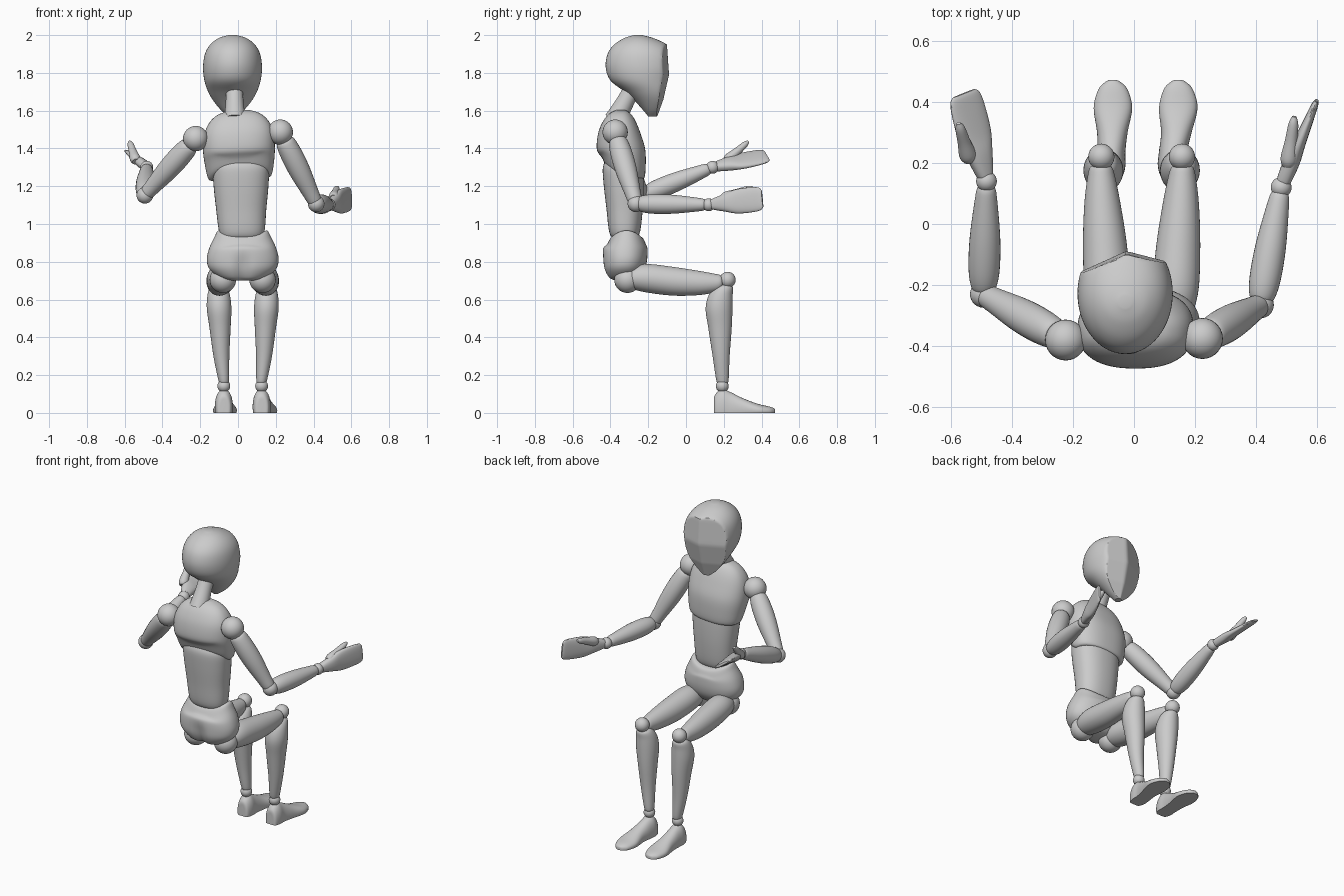
import bpy, bmesh, math
from mathutils import Vector

if "Cube" in bpy.data.objects:
    bpy.data.objects.remove(bpy.data.objects["Cube"])

X, Y, Z = Vector((1, 0, 0)), Vector((0, 1, 0)), Vector((0, 0, 1))


def finish(name, bm):
    bmesh.ops.recalc_face_normals(bm, faces=bm.faces)
    me = bpy.data.meshes.new(name)
    bm.to_mesh(me)
    bm.free()
    ob = bpy.data.objects.new(name, me)
    bpy.context.collection.objects.link(ob)
    bpy.ops.object.select_all(action='DESELECT')
    ob.select_set(True)
    bpy.context.view_layer.objects.active = ob
    bpy.ops.object.shade_smooth_by_angle(angle=math.radians(35))
    return ob


def spline(rows, sub=5):
    """Smooth interpolation between cross-section rows."""
    out = []
    for i in range(len(rows) - 1):
        a, b = rows[max(i - 1, 0)], rows[i]
        c, d = rows[i + 1], rows[min(i + 2, len(rows) - 1)]
        for k in range(sub):
            t = k / sub
            out.append([0.5 * (2*q + (r-p)*t + (2*p-5*q+4*r-s)*t*t + (3*q-p-3*r+s)*t**3)
                        for p, q, r, s in zip(a, b, c, d)])
    return out + [list(rows[-1])]


def loft(name, rows, o=Vector(), u=X, v=Y, axis=Z, power=2.0, seg=40, deform=None):
    """rows: (distance along axis, offset u, offset v, radius u, radius v)."""
    bm = bmesh.new()
    rings = []
    for t, ou, ov, ru, rv in spline(rows):
        ring = []
        for k in range(seg):
            a = 2 * math.pi * k / seg
            c, s = math.cos(a), math.sin(a)
            cu = math.copysign(abs(c) ** (2 / power), c)
            sv = math.copysign(abs(s) ** (2 / power), s)
            p = o + axis * t + u * (ou + max(ru, .003) * cu) + v * (ov + max(rv, .003) * sv)
            ring.append(bm.verts.new(deform(p) if deform else p))
        rings.append(ring)
    for r0, r1 in zip(rings, rings[1:]):
        for k in range(seg):
            j = (k + 1) % seg
            bm.faces.new((r0[k], r0[j], r1[j], r1[k]))
    bm.faces.new(rings[0])
    bm.faces.new(rings[-1])
    return finish(name, bm)


def limb(name, p0, p1, prof, side=Z, flat=False):
    """Loft between two points; prof rows are (t, radius) or (t, width, thickness)."""
    p0, p1 = Vector(p0), Vector(p1)
    axis = (p1 - p0).normalized()
    side = Vector(side)
    u = (side - axis * side.dot(axis)).normalized()
    length = (p1 - p0).length
    rows = [(r[0] * length, 0, 0, r[1], r[-1]) for r in prof]
    return loft(name, rows, p0, u, axis.cross(u), axis, 2.4 if flat else 2.0, 28)


def ball(name, p, r):
    bm = bmesh.new()
    bmesh.ops.create_uvsphere(bm, u_segments=28, v_segments=16, radius=r)
    bmesh.ops.translate(bm, verts=bm.verts, vec=p)
    return finish(name, bm)


def step(a, b, x):
    t = min(max((x - a) / (b - a), 0), 1)
    return t * t * (3 - 2 * t)


# Head: egg with a two-plane flattened face
FACE = [(1.55, -.16), (1.66, -.118), (1.79, -.088), (1.935, -.098), (2.1, -.12)]


def face(p):
    for (z0, y0), (z1, y1) in zip(FACE, FACE[1:]):
        if z0 <= p.z <= z1:
            f = y0 + (y1 - y0) * (p.z - z0) / (z1 - z0)
            dx = p.x + .025
            p.y = min(p.y, f - (.26 * dx if dx > 0 else -.45 * dx))
    return p


head = [(1.57, -.20, -.14, .02), (1.60, -.225, -.11, .058), (1.65, -.27, -.07, .1),
        (1.70, -.325, -.05, .129), (1.76, -.40, -.04, .149), (1.83, -.425, -.03, .156),
        (1.90, -.415, -.05, .146), (1.95, -.38, -.10, .118), (1.985, -.325, -.175, .072),
        (2.0, -.275, -.235, .02)]
loft("head", [(z, -.029, (b + f) / 2, w, (f - b) / 2) for z, b, f, w in head],
     seg=72, deform=face)
limb("neck", (-.016, -.375, 1.55), (-.02, -.265, 1.75), [(0, .058), (.5, .047), (1, .046)])


# Torso: chest with raised rear hem, rounded abdomen, saddle-topped pelvis
def hem(p):
    f = 1 - step(1.24, 1.42, p.z)
    p.z += .08 * f * min(max(0, (-.33 - p.y) / .11), 1) + .06 * p.x
    return p


loft("chest", [(1.238, .01, -.325, .13, .08), (1.245, .01, -.325, .165, .105),
               (1.32, .008, -.335, .183, .122), (1.40, .005, -.345, .19, .128),
               (1.48, .004, -.353, .183, .112), (1.54, .002, -.353, .157, .088),
               (1.58, 0, -.35, .115, .06), (1.60, 0, -.345, .06, .03)],
     power=2.4, seg=56, deform=hem)
loft("abdomen", [(.905, .02, -.325, .04, .03), (.92, .02, -.325, .095, .058),
                 (.96, .02, -.325, .12, .082), (1.08, .017, -.325, .133, .096),
                 (1.2, .016, -.33, .145, .105), (1.29, .015, -.335, .148, .106),
                 (1.33, .012, -.335, .13, .095)], power=2.3)


def saddle(p):
    q = min(abs(p.y + .315) / .1, 1)
    p.z -= .055 * step(.85, .965, p.z) * q * q
    if p.y < -.33 and p.z < .88:
        p.y += .022 * math.exp(-((p.x - .025) / .035) ** 2) * (1 - step(.76, .88, p.z))
    return p


loft("pelvis", [(.70, .025, -.335, .06, .05), (.715, .025, -.333, .12, .08),
                (.76, .025, -.328, .175, .108), (.81, .025, -.324, .19, .118),
                (.87, .025, -.322, .178, .118), (.93, .025, -.317, .15, .108),
                (.965, .025, -.312, .13, .088), (.955, .025, -.312, .1, .06)],
     power=2.2, seg=56, deform=saddle)

# Arms
UPPER = [(.1, .03), (.14, .05), (.32, .058), (.55, .056), (.82, .044), (.97, .036), (1, .02)]
FORE = [(.02, .02), (.06, .04), (.22, .051), (.5, .05), (.85, .036), (.94, .029), (.96, .02)]
HAND = [(0, .015, .015), (.06, .027, .023), (.3, .047, .027), (.52, .064, .021),
        (.8, .066, .015), (.95, .06, .011), (1, .045, .006)]
THUMB = [(0, .02), (.15, .028), (.5, .021), (.85, .016), (1, .007)]
ARMS = {
    "left": ((-.224, -.38, 1.452), (-.493, -.23, 1.152), (-.483, .14, 1.30),
             (-.557, .428, 1.362), (-.8, 0, .55), (-.54, .21, 1.33), (-.574, .33, 1.437)),
    "right": ((.224, -.375, 1.486), (.414, -.265, 1.107), (.482, .12, 1.102),
              (.598, .404, 1.135), (0, 0, 1), (.505, .19, 1.135), (.525, .352, 1.195)),
}
for side, (sh, el, wr, tip, wide, th0, th1) in ARMS.items():
    ball(side + "_shoulder_joint", sh, .067)
    limb(side + "_upper_arm", sh, el, UPPER)
    ball(side + "_elbow_joint", el, .044)
    limb(side + "_forearm", el, wr, FORE)
    ball(side + "_wrist_joint", wr, .034)
    limb(side + "_hand", wr, tip, HAND, wide, True)
    limb(side + "_thumb", th0, th1, THUMB)


# Legs: seated thighs, upright shins, flat-soled feet
def sole(p):
    p.z = max(p.z, 0)
    return p


for side, s, toe in (("left", -1, .094), ("right", 1, .12)):
    x = lambda d: .025 + s * d
    ball(side + "_hip_joint", (x(.105), -.31, .705), .07)
    loft(side + "_thigh", [(y, x(d), z, a, b) for y, d, z, a, b in (
        (-.31, .107, .715, .03, .03), (-.29, .108, .714, .058, .055),
        (-.21, .112, .713, .075, .075), (-.07, .12, .697, .072, .076),
        (.06, .128, .688, .06, .065), (.15, .132, .687, .046, .05),
        (.185, .133, .69, .036, .038), (.195, .133, .69, .02, .02))], v=Z, axis=Y)
    ball(side + "_knee_joint", (x(.132), .22, .704), .043)
    loft(side + "_shin", [(z, x(d), y, a, b) for z, d, y, a, b in (
        (.16, .1, .193, .02, .02), (.17, .1, .193, .028, .032),
        (.3, .113, .186, .042, .045), (.45, .12, .18, .056, .062),
        (.55, .125, .175, .065, .071), (.62, .127, .183, .06, .064),
        (.665, .129, .2, .045, .048), (.68, .13, .203, .02, .02))])
    ball(side + "_ankle_joint", (x(.1), .192, .142), .034)
    foot = [(.148, .01, .06), (.153, .035, .095), (.19, .047, .125), (.235, .046, .11),
            (.3, .05, .078), (.38, .063, .048), (.44, .048, .034), (.465, .025, .025),
            (.472, .01, .018)]
    loft(side + "_foot", [(y, x(.1 + (toe - .1) * step(.2, .36, y)), .25 * h, w, .75 * h)
                          for y, w, h in foot], v=Z, axis=Y, power=2.2, deform=sole)
